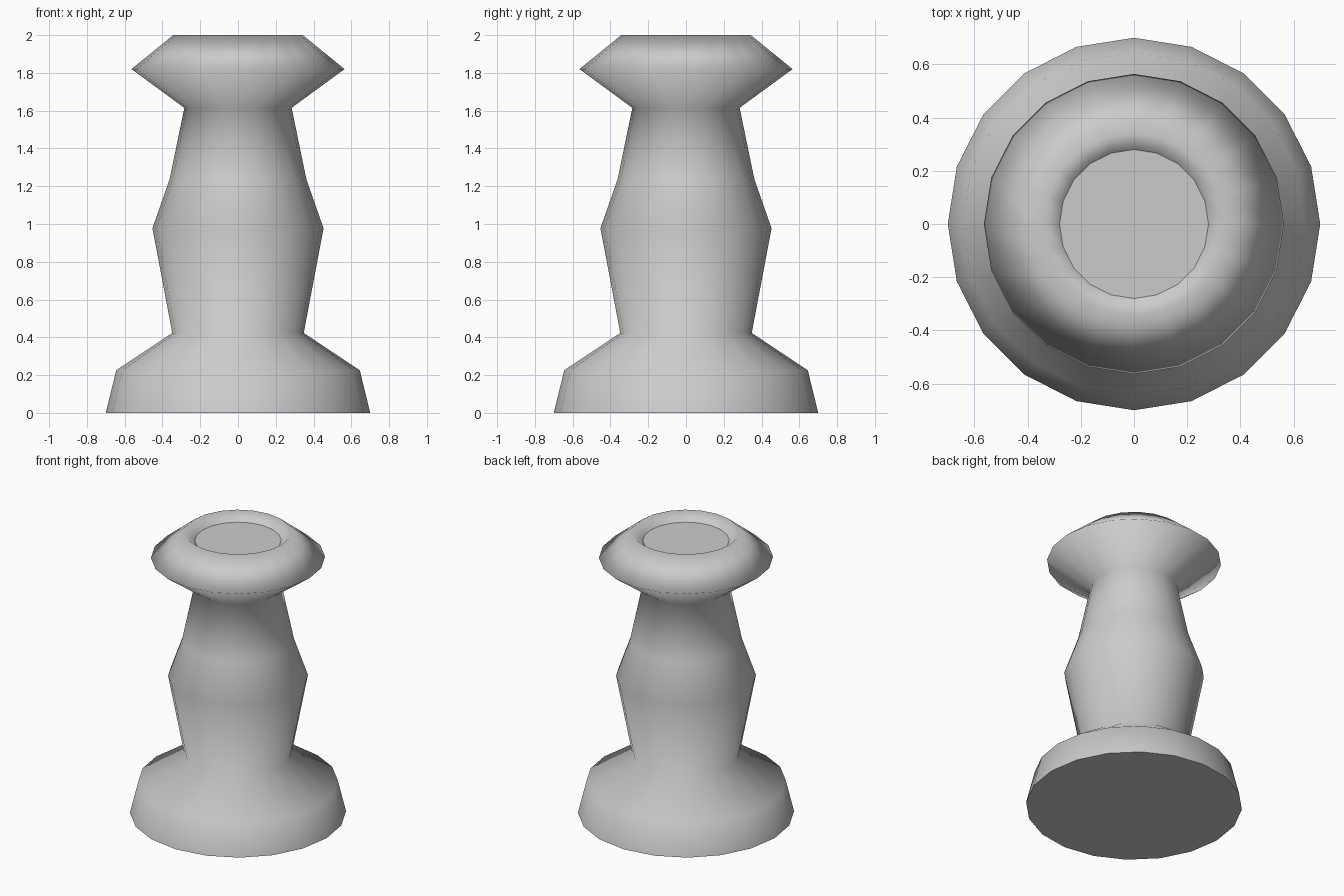
import bpy, bmesh, math

if "Cube" in bpy.data.objects:
    bpy.data.objects.remove(bpy.data.objects["Cube"])

SIDES = 20
# Profile as (radius, height), from the foot up to the dished top
PROFILE = [(0.70, 0.0), (0.645, 0.225), (0.348, 0.423), (0.453, 0.977),
           (0.362, 1.237), (0.284, 1.615), (0.564, 1.82), (0.343, 2.0),
           (0.28, 1.94)]

bm = bmesh.new()
rings = []
for r, z in PROFILE:
    rings.append([bm.verts.new((r * math.cos(2 * math.pi * i / SIDES),
                                r * math.sin(2 * math.pi * i / SIDES), z))
                  for i in range(SIDES)])

# Turned wall, smooth all the way up
for low, high in zip(rings, rings[1:]):
    for i in range(SIDES):
        j = (i + 1) % SIDES
        bm.faces.new((low[i], low[j], high[j], high[i])).smooth = True

# Flat underside and sunken top disc with crisp borders
caps = [bm.faces.new(rings[0][::-1]), bm.faces.new(rings[-1])]
for cap in caps:
    for edge in cap.edges:
        edge.smooth = False

mesh = bpy.data.meshes.new("turned_pedestal")
bm.to_mesh(mesh)
bm.free()
pedestal = bpy.data.objects.new("turned_pedestal", mesh)
bpy.context.collection.objects.link(pedestal)
